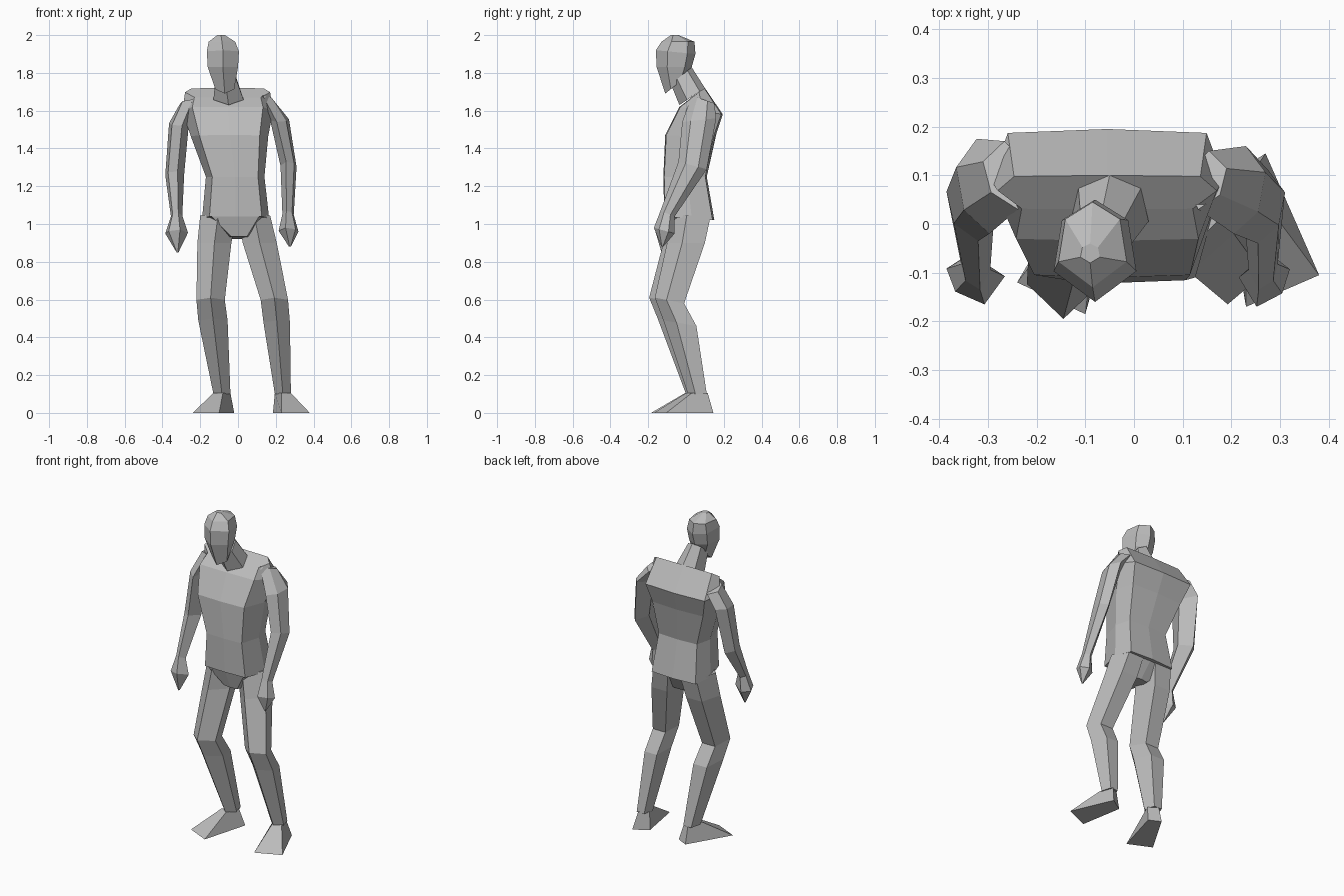
import bpy, bmesh

old = bpy.data.objects.get("Cube")
if old:
    bpy.data.objects.remove(old, do_unlink=True)

# One plain clay colour for the whole figure
CLAY = (.5, .5, .5, 1)
clay = bpy.data.materials.new("clay_grey")
clay.use_nodes = True
clay.diffuse_color = CLAY
shader = next(n for n in clay.node_tree.nodes if n.type == 'BSDF_PRINCIPLED')
shader.inputs["Base Color"].default_value = CLAY
shader.inputs["Roughness"].default_value = .8

# Cross-sections: across (-1 to 1) and front to back (-1 to 1)
TRUNK = [(0, -1), (.78, -.96), (1, .1), (.85, .93), (0, 1),
         (-.85, .93), (-1, .1), (-.78, -.96)]
HEAD = [(0, -1), (1, -.4), (.8, .6), (0, 1), (-.8, .6), (-1, -.4)]
LEG = [(0, -1), (1, -.2), (.6, 1), (-.6, 1), (-1, -.2)]
ARM_LEFT = [(-.3, -1), (.7, -.5), (1, .4), (.2, 1), (-1, .1)]
ARM_RIGHT = [(-u, v) for u, v in reversed(ARM_LEFT)]


def make_object(name, bm):
    """Turn a bmesh into a flat-shaded object."""
    bmesh.ops.recalc_face_normals(bm, faces=bm.faces)
    mesh = bpy.data.meshes.new(name)
    bm.to_mesh(mesh)
    bm.free()
    mesh.materials.append(clay)
    obj = bpy.data.objects.new(name, mesh)
    bpy.context.collection.objects.link(obj)
    return obj


def skin(name, rings):
    """Join rings of points with faces and close both ends."""
    bm = bmesh.new()
    loops = [[bm.verts.new(p) for p in ring] for ring in rings]
    for low, high in zip(loops, loops[1:]):
        count = len(low)
        for i in range(count):
            j = (i + 1) % count
            bm.faces.new((low[i], low[j], high[j], high[i]))
    bm.faces.new(loops[0])
    bm.faces.new(loops[-1])
    return make_object(name, bm)


def loft(name, section, rows):
    """Each row: min x, max x, front y, back y, front z, back z."""
    rings = []
    for left, right, front, back, z_front, z_back in rows:
        ring = []
        for u, v in section:
            across, along = (u + 1) / 2, (v + 1) / 2
            ring.append((left + (right - left) * across,
                         front + (back - front) * along,
                         z_front + (z_back - z_front) * along))
        rings.append(ring)
    return skin(name, rings)


def foot(name, sole, ankle):
    """Wedge from a flat sole up to the ankle."""
    rings = [[(x, y, 0) for x, y in sole], [(x, y, .105) for x, y in ankle]]
    return skin(name, rings)


# Torso, from hem to shoulder ridge
loft("torso", TRUNK, [
    (-.19, .165, -.115, .15, 1.04, 1.02),
    (-.17, .14, -.12, .11, 1.25, 1.25),
    (-.25, .16, -.11, .155, 1.47, 1.46),
    (-.295, .185, -.035, .195, 1.62, 1.58),
    (-.28, .17, .03, .1, 1.67, 1.72),
])
loft("pelvis", TRUNK, [
    (-.05, .06, -.08, .07, .935, .92),
    (-.18, .15, -.11, .13, 1.045, 1.03),
])

# Neck and head
loft("neck", HEAD, [
    (-.13, .03, -.035, .1, 1.63, 1.72),
    (-.12, -.01, -.08, .03, 1.74, 1.83),
])
loft("head", HEAD, [
    (-.12, -.02, -.11, -.01, 1.69, 1.77),
    (-.16, 0, -.155, .03, 1.83, 1.83),
    (-.165, .005, -.16, .05, 1.92, 1.9),
    (-.155, -.015, -.13, .045, 1.965, 1.965),
    (-.11, -.07, -.08, -.04, 2, 2),
])

# Arms, from shoulder to fingertips
loft("right_arm", ARM_RIGHT, [
    (-.31, -.2, .03, .17, 1.66, 1.62),
    (-.365, -.26, -.02, .175, 1.52, 1.54),
    (-.385, -.285, -.035, .11, 1.28, 1.25),
    (-.355, -.295, -.135, -.06, 1.06, 1.03),
    (-.385, -.265, -.165, -.06, .97, .94),
    (-.325, -.315, -.13, -.12, .85, .85),
])
loft("left_arm", ARM_LEFT, [
    (.1, .19, .03, .15, 1.68, 1.64),
    (.17, .27, -.02, .16, 1.54, 1.56),
    (.225, .31, -.04, .11, 1.33, 1.29),
    (.235, .295, -.135, -.06, 1.07, 1.04),
    (.215, .32, -.17, -.06, .98, .95),
    (.27, .28, -.13, -.12, .88, .88),
])

# Legs, from hip to ankle
loft("right_leg", LEG, [
    (-.2, -.01, -.1, .13, 1.05, 1.04),
    (-.215, -.035, -.12, .1, .9, .9),
    (-.22, -.07, -.195, -.015, .61, .58),
    (-.21, -.055, -.15, .05, .5, .47),
    (-.13, -.04, 0, .11, .1, .1),
])
loft("left_leg", LEG, [
    (0, .17, -.08, .13, 1.05, 1.04),
    (.025, .205, -.1, .1, .9, .9),
    (.12, .265, -.165, -.01, .61, .58),
    (.135, .275, -.12, .055, .49, .46),
    (.195, .28, .01, .11, .1, .1),
])

# Splayed feet: outer toe, inner toe, inner heel, outer heel
foot("right_foot",
     [(-.24, -.12), (-.1, -.185), (-.02, .1), (-.09, .135)],
     [(-.13, .02), (-.08, -.005), (-.04, .07), (-.09, .11)])
foot("left_foot",
     [(.38, -.105), (.23, -.17), (.185, .09), (.27, .145)],
     [(.28, .03), (.23, 0), (.195, .08), (.25, .115)])
